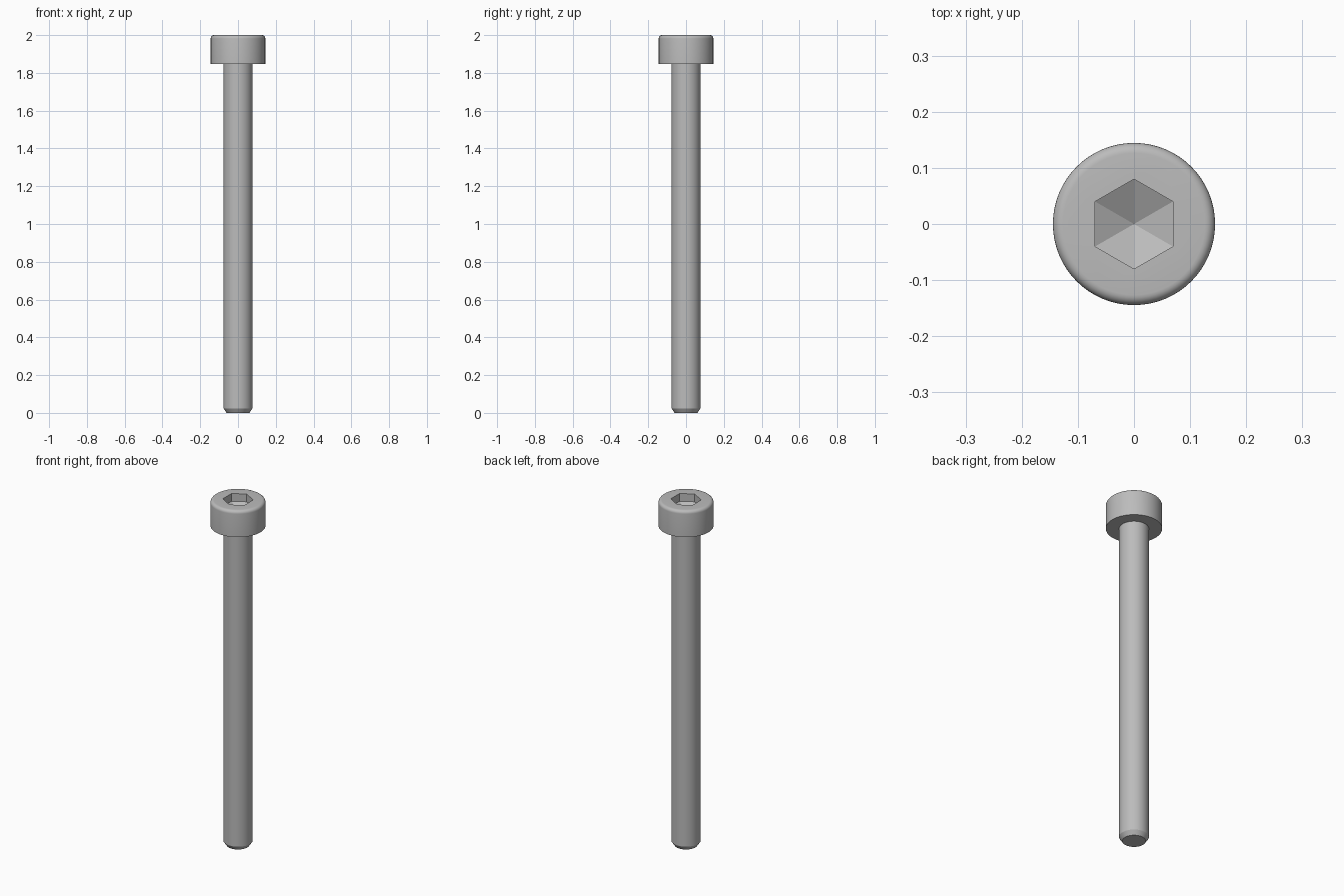
import bpy, bmesh
from math import cos, sin, pi, tan, radians

cube = bpy.data.objects.get("Cube")
if cube:
    bpy.data.objects.remove(cube)

SEGMENTS = 64
HEIGHT = 2.0
SHAFT_R, TIP_R, CHAMFER = 0.0765, 0.06, 0.024
HEAD_R, HEAD_Z, FILLET = 0.1445, 1.848, 0.018
HEX_R, HEX_DEPTH, HEX_SLOPE = 0.08, 0.045, radians(30)

steel = bpy.data.materials.new("steel_grey")
steel.use_nodes = True
steel.diffuse_color = (0.5, 0.5, 0.5, 1)
steel.node_tree.nodes["Principled BSDF"].inputs["Base Color"].default_value = (0.5, 0.5, 0.5, 1)


def ring(bm, radius, z, count, turn=0.0):
    """Closed ring of vertices around the z axis."""
    angles = [turn + 2 * pi * i / count for i in range(count)]
    return [bm.verts.new((radius * cos(a), radius * sin(a), z)) for a in angles]


def bridge(bm, low, high):
    """Quads between two rings of equal count."""
    n = len(low)
    for i in range(n):
        j = (i + 1) % n
        bm.faces.new((low[i], low[j], high[j], high[i]))


def loop_edges(bm, verts):
    return [bm.edges.get((v, verts[(i + 1) % len(verts)])) for i, v in enumerate(verts)]


bm = bmesh.new()

# Turned profile: chamfered tip, shaft, head underside, head side
profile = [(TIP_R, 0), (SHAFT_R, CHAMFER), (SHAFT_R, HEAD_Z), (HEAD_R, HEAD_Z)]
# Rounded top edge of the head
for k in range(7):
    a = k / 6 * pi / 2
    profile.append((HEAD_R - FILLET + FILLET * cos(a), HEIGHT - FILLET + FILLET * sin(a)))
rings = [ring(bm, r, z, SEGMENTS) for r, z in profile]
for low, high in zip(rings, rings[1:]):
    bridge(bm, low, high)
bm.faces.new(rings[0][::-1])

# Hexagonal socket with a shallow pointed floor
floor = ring(bm, HEX_R, HEIGHT - HEX_DEPTH, 6, pi / 6)
mouth = ring(bm, HEX_R, HEIGHT, 6, pi / 6)
bridge(bm, mouth, floor)
point_drop = HEX_R * cos(pi / 6) * tan(HEX_SLOPE)
point = bm.verts.new((0, 0, HEIGHT - HEX_DEPTH - point_drop))
for i in range(6):
    bm.faces.new((floor[i], floor[(i + 1) % 6], point))

# Flat top of the head around the socket
bmesh.ops.triangle_fill(bm, use_beauty=True,
                        edges=loop_edges(bm, rings[-1]) + loop_edges(bm, mouth))
bmesh.ops.recalc_face_normals(bm, faces=bm.faces)

mesh = bpy.data.meshes.new("socket_head_screw")
bm.to_mesh(mesh)
bm.free()
mesh.materials.append(steel)
screw = bpy.data.objects.new("socket_head_screw", mesh)
bpy.context.collection.objects.link(screw)

# Smooth round surfaces, sharp machined edges
bpy.ops.object.select_all(action="DESELECT")
screw.select_set(True)
bpy.context.view_layer.objects.active = screw
bpy.ops.object.shade_smooth_by_angle(angle=radians(25))
